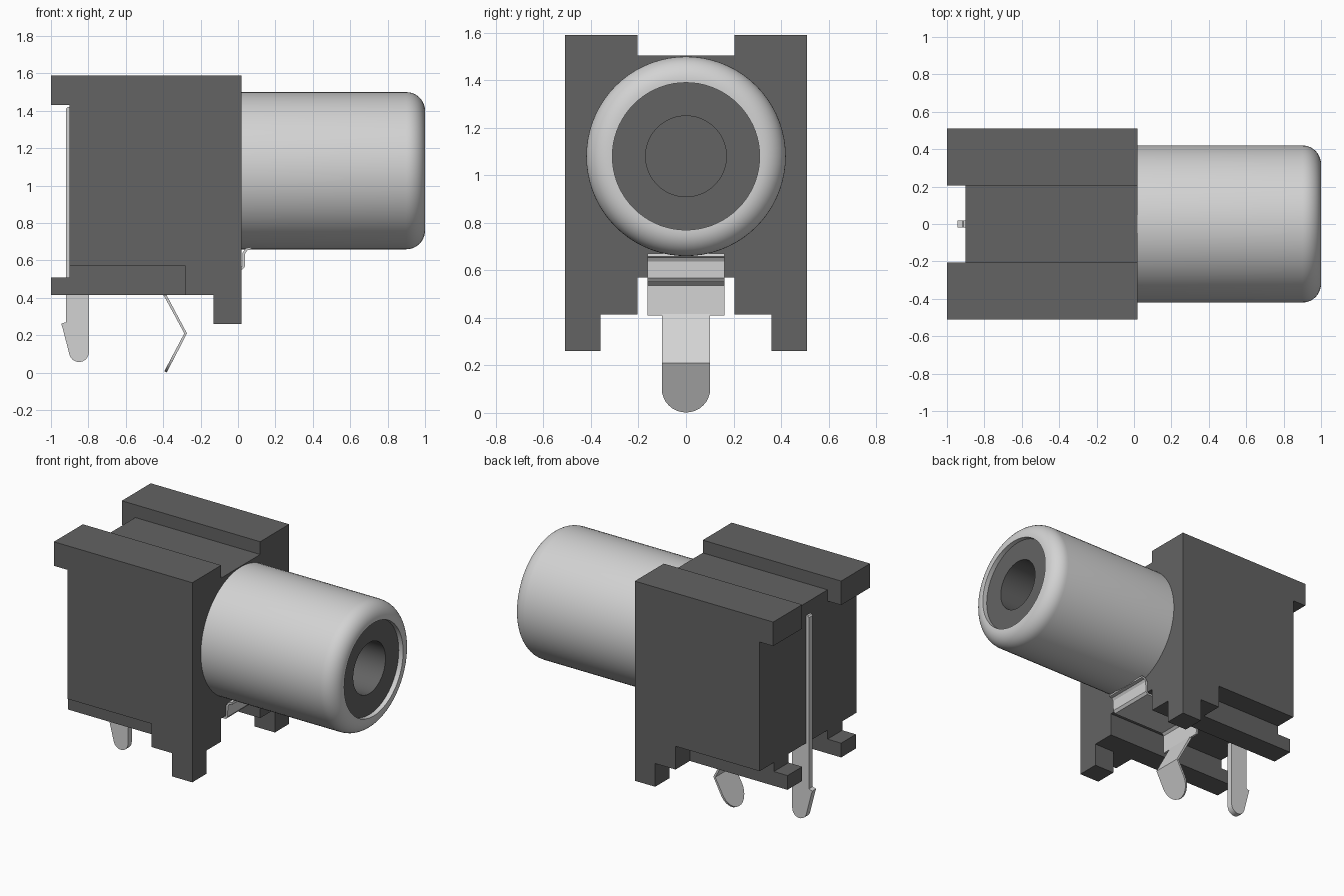
import bpy, bmesh, math
from mathutils import Matrix, Vector

if "Cube" in bpy.data.objects:
    bpy.data.objects.remove(bpy.data.objects["Cube"], do_unlink=True)


def material(name, value):
    mat = bpy.data.materials.new(name)
    mat.use_nodes = True
    color = (value, value, value, 1)
    mat.diffuse_color = color
    mat.node_tree.nodes["Principled BSDF"].inputs["Base Color"].default_value = color
    return mat


DARK = material("dark grey plastic", 0.125)
METAL = material("light grey metal", 0.65)


def finish(bm, name, mat):
    bmesh.ops.recalc_face_normals(bm, faces=bm.faces)
    mesh = bpy.data.meshes.new(name)
    bm.to_mesh(mesh)
    bm.free()
    mesh.materials.append(mat)
    obj = bpy.data.objects.new(name, mesh)
    bpy.context.collection.objects.link(obj)
    return obj


def activate(obj):
    bpy.ops.object.select_all(action='DESELECT')
    obj.select_set(True)
    bpy.context.view_layer.objects.active = obj


def smooth(obj):
    activate(obj)
    bpy.ops.object.shade_smooth_by_angle(angle=math.radians(35))


def box(name, x, y, z, mat=DARK):
    bm = bmesh.new()
    center = Vector([(a + b) / 2 for a, b in (x, y, z)])
    size = Vector([b - a for a, b in (x, y, z)])
    bmesh.ops.create_cube(bm, size=1, matrix=Matrix.Translation(center) @ Matrix.Diagonal(size).to_4x4())
    return finish(bm, name, mat)


def cut(target, *ranges):
    cutter = box("cutter", *ranges)
    cutter.hide_render = True
    mod = target.modifiers.new("cut", 'BOOLEAN')
    mod.operation, mod.solver, mod.object = 'DIFFERENCE', 'EXACT', cutter
    activate(target)
    bpy.ops.object.modifier_apply(modifier=mod.name)
    bpy.data.objects.remove(cutter, do_unlink=True)


def revolve(name, profile, mat, axis_z=1.08):
    """Spin a closed (x, radius) outline around the socket axis."""
    bm = bmesh.new()
    verts = [bm.verts.new((x, 0, axis_z + r)) for x, r in profile]
    edges = [bm.edges.new((verts[i - 1], verts[i])) for i in range(len(verts))]
    bmesh.ops.spin(bm, geom=verts + edges, cent=(0, 0, axis_z), axis=(1, 0, 0),
                   angle=math.tau, steps=72, use_duplicate=False)
    bmesh.ops.remove_doubles(bm, verts=bm.verts, dist=0.0005)
    obj = finish(bm, name, mat)
    smooth(obj)
    return obj


def sheet(name, rows, thickness):
    """Bent sheet metal from (x, z, half width) rows."""
    bm = bmesh.new()
    pairs = [[bm.verts.new((x, s * w, z)) for s in (-1, 1)] for x, z, w in rows]
    for (a, b), (c, d) in zip(pairs, pairs[1:]):
        bm.faces.new((a, b, d, c))
    obj = finish(bm, name, METAL)
    mod = obj.modifiers.new("thickness", 'SOLIDIFY')
    mod.thickness, mod.offset = thickness, 0
    return obj


def arc(cx, cy, r, start, end, steps):
    angles = [math.radians(start + (end - start) * i / steps) for i in range(steps + 1)]
    return [(cx + r * math.cos(a), cy + r * math.sin(a)) for a in angles]


# Housing block with its grooves, notches, rails and feet
ALL = (-2, 2)
CHANNEL = (-0.205, 0.205)
housing = box("housing", (-1, 0.02), (-0.51, 0.51), (0.26, 1.59))
cut(housing, (-2, -0.9), ALL, (0.51, 1.43))           # rear recess
cut(housing, (-2, -0.9), CHANNEL, ALL)                # rear notch
cut(housing, ALL, CHANNEL, (1.505, 2))                # top groove
cut(housing, ALL, CHANNEL, (-1, 0.57))                # bottom channel
cut(housing, (-2, -0.13), ALL, (-1, 0.415))           # underside behind feet
cut(housing, ALL, (-0.36, 0.36), (-1, 0.415))         # gap between feet
for side in ((-2, -0.36), (0.36, 2)):
    cut(housing, (-2, -0.28), side, (-1, 0.57))       # side rebates

# Metal barrel with rounded lip, and plastic core with pin hole
revolve("socket_barrel",
        [(0, 0.42)] + arc(0.9, 0.32, 0.1, 90, 0, 10) + [(1, 0.31), (0.965, 0.31), (0, 0.31)], METAL)
revolve("socket_core",
        [(0, 0), (0, 0.311), (0.968, 0.311), (0.968, 0.17), (0.1, 0.17), (0.1, 0)], DARK)

# Ground strap: drops from the barrel, runs along the channel, turns down
strap = [(0.07, 0.665), (0.045, 0.66), (0.032, 0.64), (0.03, 0.57), (0.02, 0.557),
         (-0.37, 0.557), (-0.39, 0.54), (-0.39, 0.41)]
sheet("ground_strap", [(x, z, 0.162) for x, z in strap], 0.014)

# Ground tongue: bent leg with a rounded tip
tongue = [(-0.39, 0.415, 0.102), (-0.28, 0.21, 0.102)]
for i in range(9):
    a = math.radians(89 * i / 8)
    z = 0.105 - 0.1 * math.sin(a)
    tongue.append((-0.39 + 0.11 * z / 0.21, z, 0.102 * math.cos(a)))
sheet("ground_tongue", tongue, 0.014)

# Signal pin: flat blade with a barb and a thin stem up the back
outline = [(-0.89, 1.42), (-0.912, 1.42), (-0.92, 1.41), (-0.92, 0.27), (-0.945, 0.262), (-0.938, 0.24)]
outline += arc(-0.85, 0.11, 0.053, 195, 360, 10) + [(-0.797, 0.575), (-0.89, 0.575)]
bm = bmesh.new()
face = bm.faces.new([bm.verts.new((x, -0.02, z)) for x, z in outline])
grown = bmesh.ops.extrude_face_region(bm, geom=[face])
bmesh.ops.translate(bm, vec=(0, 0.04, 0), verts=[v for v in grown["geom"] if isinstance(v, bmesh.types.BMVert)])
smooth(finish(bm, "signal_pin", METAL))
